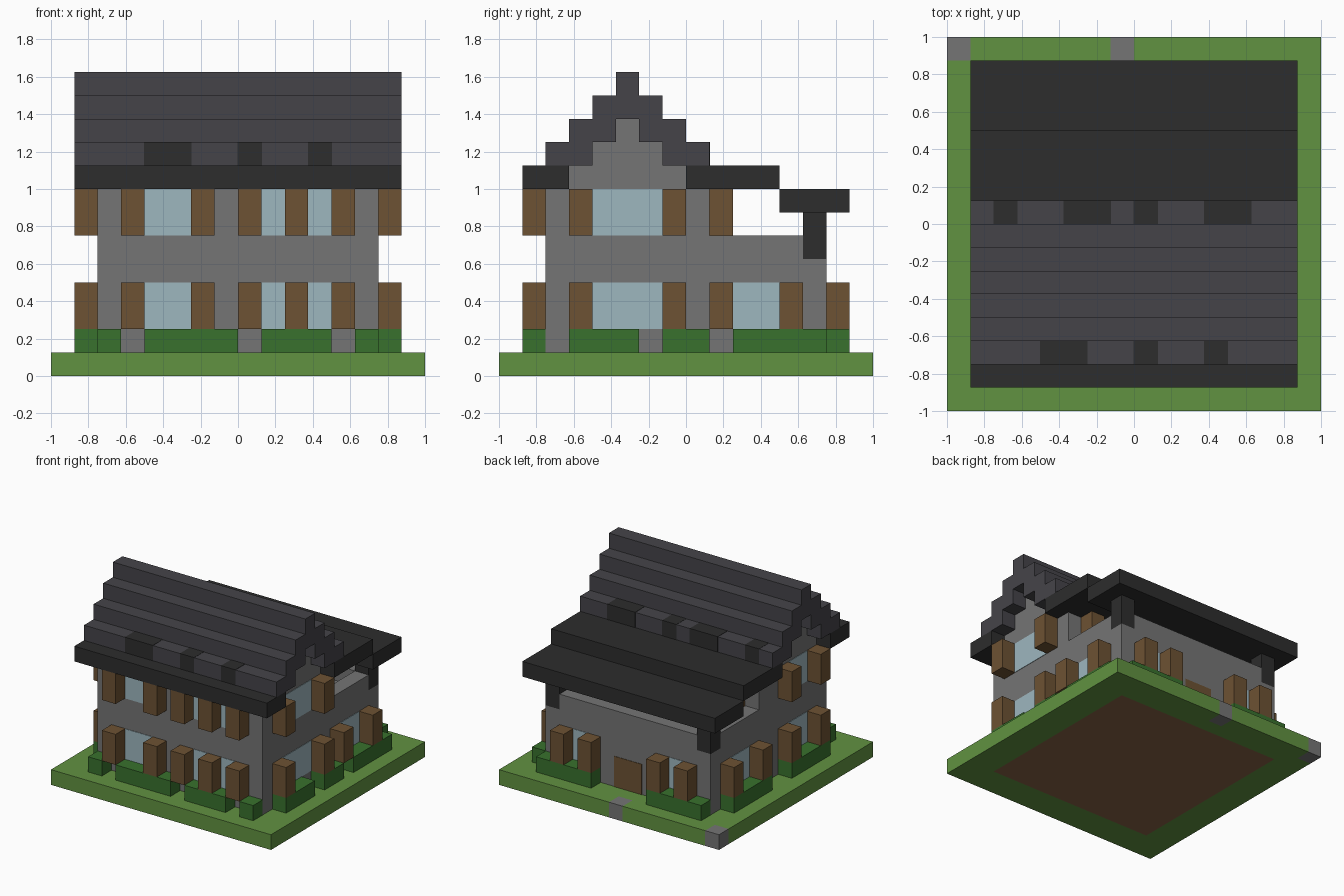
import bpy, bmesh
from mathutils import Vector

U = 0.125  # size of one building block

if "Cube" in bpy.data.objects:
    bpy.data.objects.remove(bpy.data.objects["Cube"], do_unlink=True)


def material(name, rgb):
    """Flat colour from 0-255 display values."""
    lin = []
    for c in rgb:
        c /= 255
        lin.append(c / 12.92 if c < 0.04045 else ((c + 0.055) / 1.055) ** 2.4)
    m = bpy.data.materials.new(name)
    m.use_nodes = True
    m.diffuse_color = (*lin, 1)
    bsdf = m.node_tree.nodes["Principled BSDF"]
    bsdf.inputs["Base Color"].default_value = (*lin, 1)
    bsdf.inputs["Roughness"].default_value = 0.9
    return m


GRASS = material("grass green", (97, 146, 65))
HEDGE = material("hedge green", (56, 113, 45))
STONE = material("stone grey", (117, 117, 117))
WOOD = material("wood brown", (109, 82, 51))
GLASS = material("pale blue glass", (158, 183, 191))
SLATE = material("slate grey", (69, 68, 73))
DARK = material("dark roof", (45, 45, 45))
DIRT = material("dirt brown", (136, 100, 70))


def blocks(name, mat, boxes, grow=0.0):
    """One object from boxes given as (x0, x1, y0, y1, z0, z1) in blocks."""
    bm = bmesh.new()
    for b in boxes:
        lo = Vector(b[0::2]) * U - Vector((grow,) * 3)
        hi = Vector(b[1::2]) * U + Vector((grow,) * 3)
        made = bmesh.ops.create_cube(bm, size=1)
        for v in made["verts"]:
            v.co = [lo[i] if v.co[i] < 0 else hi[i] for i in range(3)]
    me = bpy.data.meshes.new(name)
    bm.to_mesh(me)
    bm.free()
    me.materials.append(mat)
    ob = bpy.data.objects.new(name, me)
    bpy.context.collection.objects.link(ob)
    return ob


def on_wall(side, a, b, z0, z1, wall=6, depth=1.0):
    """Box standing out from a wall, spanning a..b along it."""
    if side == "front":
        return (a, b, -wall - depth, -wall, z0, z1)
    if side == "back":
        return (a, b, wall, wall + depth, z0, z1)
    if side == "left":
        return (wall, wall + depth, a, b, z0, z1)
    return (-wall - depth, -wall, a, b, z0, z1)


# Ground: grass around a dirt floor, with two stones on the back edge
blocks("lawn", GRASS, [
    (-8, 8, -8, -6, 0, 1), (-8, -6, -6, 6, 0, 1), (6, 8, -6, 6, 0, 1),
    (-8, 8, 6, 7, 0, 1), (-7, -1, 7, 8, 0, 1), (0, 8, 7, 8, 0, 1)])
blocks("dirt_floor", DIRT, [(-6, 6, -6, 6, 0, 1)])
blocks("path_stones", STONE, [(-8, -7, 7, 8, 0, 1), (-1, 0, 7, 8, 0, 1)])

# Walls: ground floor, upper floor, stepped gable
blocks("lower_walls", STONE, [(-6, 6, -6, 6, 1, 5)])
blocks("upper_walls", STONE, [(-6, 6, -6, 1, 5, 8)])
blocks("gable", STONE, [(-6, 6, -5 + i, -i, 8 + i, 9 + i) for i in range(3)])

# Balcony parapet and corner posts
blocks("parapet", STONE, [
    (-6, -5, 1, 5, 5, 6), (5, 6, 1, 5, 5, 6), (-5, 5, 5, 6, 5, 6)])
blocks("balcony_posts", DARK, [(x, x + 1, 5, 6, 5, 7) for x in (-6, 5)])

# Stepped roof with a dark eave and a dark balcony roof
steps = []
for i in range(2):
    z = 9 + i
    steps += [(-7, 7, i - 6, i - 4, z, z + 1), (-7, 7, -1 - i, 1 - i, z, z + 1)]
steps += [(-7, 7, -4, -1, 11, 12), (-7, 7, -3, -2, 12, 13)]
blocks("roof_steps", SLATE, steps)
blocks("front_eave", DARK, [(-7, 7, -7, -5, 8, 9)])
blocks("balcony_roof", DARK, [(-7, 7, 0, 4, 8, 9), (-7, 7, 4, 7, 7, 8)])
patches = [(a, b, -6, -5, 9, 10) for a, b in ((-4, -2), (0, 1), (3, 4))]
patches += [(a, b, 0, 1, 9, 10)
            for a, b in ((-6, -5), (-3, -1), (0, 1), (3, 5))]
blocks("roof_patches", DARK, patches, grow=0.002)

# Windows per wall, as spans along it; storeys start at blocks 2 and 6
LOW, HIGH = 2, 6
windows = [("front", s, z, 6) for s in ((-4, -2), (1, 2), (3, 4))
           for z in (LOW, HIGH)]
windows += [("left", (-4, -1), LOW, 6), ("left", (2, 4), LOW, 6),
            ("left", (-4, -1), HIGH, 6)]
windows += [("right", (-4, -2), LOW, 6), ("right", (2, 4), LOW, 6),
            ("right", (-4, -2), HIGH, 6)]
windows += [("back", s, z, w) for s in ((-4, -3), (3, 4))
            for z, w in ((LOW, 6), (HIGH, 1))]

panes, shutters = [], set()
for side, (a, b), z, wall in windows:
    panes.append(on_wall(side, a, b, z, z + 2, wall, 0.03))
    shutters.add(on_wall(side, a - 1, a, z, z + 2, wall))
    shutters.add(on_wall(side, b, b + 1, z, z + 2, wall))
# Extra shutter between the spaced front windows
shutters |= {on_wall("front", 0, 1, z, z + 2) for z in (LOW, HIGH)}
blocks("window_panes", GLASS, panes)
blocks("shutters", WOOD, sorted(shutters))
blocks("back_door", WOOD, [on_wall("back", -1, 1, 1, 3, 6, 0.03)])

# Hedges at the foot of each wall
hedge_spans = {
    "front": [(-6, -5), (-4, 0), (1, 4), (5, 6)],
    "left": [(-5, -2), (-1, 1), (2, 6)],
    "right": [(-5, -1), (1, 5)],
    "back": [(-6, -2), (2, 6)],
}
blocks("hedges", HEDGE, [on_wall(side, a, b, 1, 2)
                         for side, spans in hedge_spans.items()
                         for a, b in spans])
